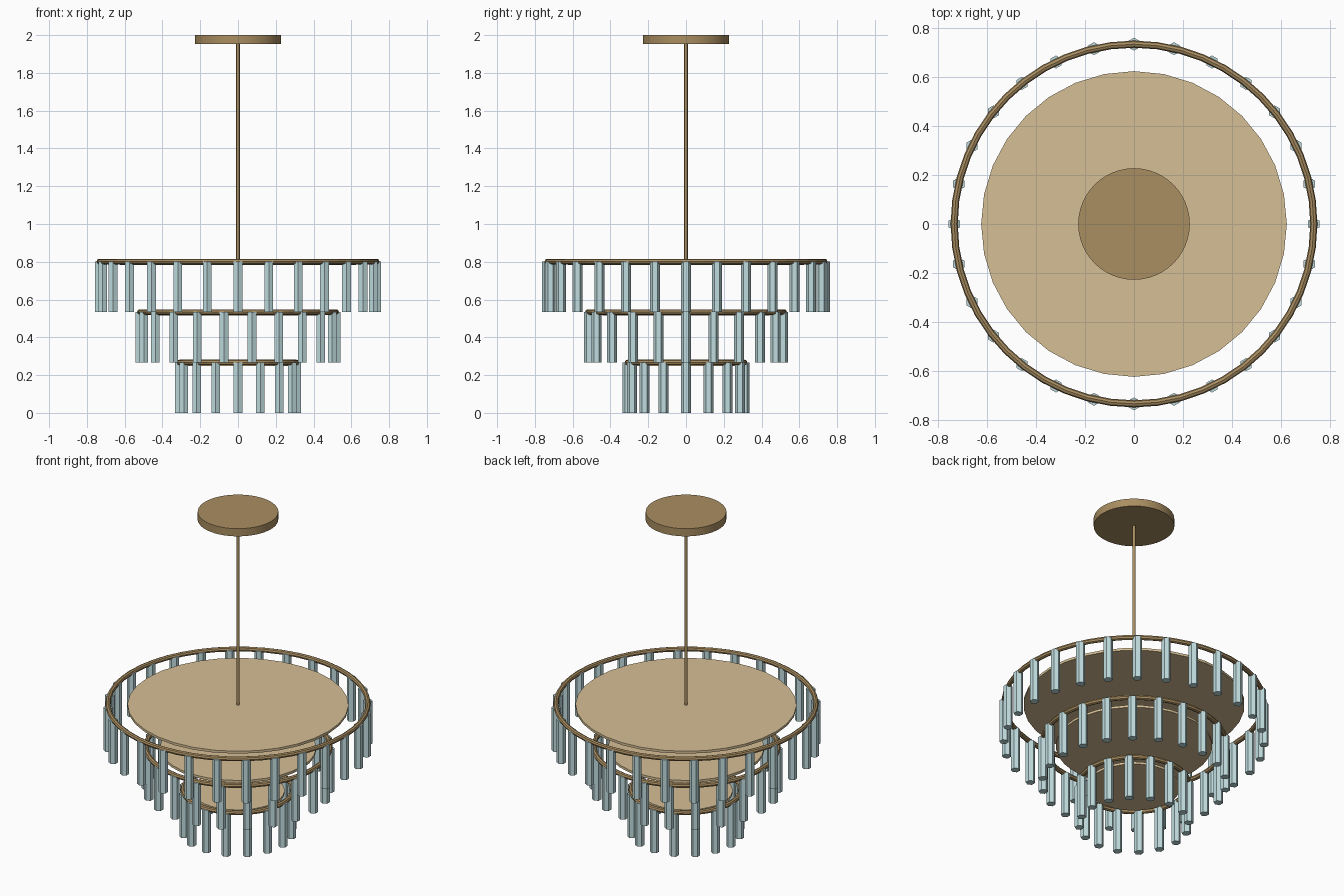
import bpy
import math
from mathutils import Matrix
import bmesh

if "Cube" in bpy.data.objects:
    bpy.data.objects.remove(bpy.data.objects["Cube"])


def material(name, rgb):
    m = bpy.data.materials.new(name)
    m.diffuse_color = (*rgb, 1)
    m.use_nodes = True
    m.node_tree.nodes["Principled BSDF"].inputs["Base Color"].default_value = m.diffuse_color
    return m


BRASS = material("brass", (0.40, 0.27, 0.12))
DIFFUSER = material("diffuser", (0.67, 0.52, 0.30))
GLASS = material("glass", (0.53, 0.72, 0.74))


def cylinder(name, radius, z0, z1, sides, mat, smooth=False):
    bpy.ops.mesh.primitive_cylinder_add(vertices=sides, radius=radius, depth=z1 - z0,
                                        location=(0, 0, (z0 + z1) / 2))
    ob = bpy.context.object
    ob.name = name
    ob.data.materials.append(mat)
    if smooth:
        bpy.ops.object.shade_smooth_by_angle()
    return ob


def ring(name, radius, z):
    bpy.ops.mesh.primitive_torus_add(major_radius=radius, minor_radius=0.0145,
                                     major_segments=48, minor_segments=8,
                                     location=(0, 0, z))
    ob = bpy.context.object
    ob.name = name
    ob.data.materials.append(BRASS)


def crystals(name, radius, count, z0, z1):
    # hexagonal rods, all with a corner facing +y, spaced around the ring
    bm = bmesh.new()
    for i in range(count):
        a = 2 * math.pi * i / count
        place = Matrix.Translation((radius * math.cos(a), radius * math.sin(a), (z0 + z1) / 2))
        bmesh.ops.create_cone(bm, cap_ends=True, segments=6, radius1=0.0265, radius2=0.0265,
                              depth=z1 - z0,
                              matrix=place @ Matrix.Rotation(math.pi / 2, 4, 'Z'))
    # make sure corners point along y
    v = bm.verts[:][0].co
    corner = math.atan2(v.y, v.x - radius)
    if abs(math.cos(corner * 6) + 1) > 0.1:
        for i in range(count):
            a = 2 * math.pi * i / count
            c = (radius * math.cos(a), radius * math.sin(a), 0)
            bm.verts.ensure_lookup_table()
            bmesh.ops.rotate(bm, verts=bm.verts[i * 12:i * 12 + 12], cent=c,
                             matrix=Matrix.Rotation(math.pi / 6, 3, 'Z'))
    me = bpy.data.meshes.new(name)
    bm.to_mesh(me)
    bm.free()
    ob = bpy.data.objects.new(name, me)
    bpy.context.collection.objects.link(ob)
    me.materials.append(GLASS)


# ceiling mount and hanging rod
cylinder("ceiling_canopy", 0.228, 1.952, 2.0, 48, BRASS, True)
cylinder("hanging_rod", 0.0095, 0.79, 1.96, 16, BRASS, True)

# three tiers: ring, diffuser plate and hanging crystals
STEP = 0.267
for level, radius, count in (("upper", 0.735, 28), ("middle", 0.52, 22), ("lower", 0.31, 16)):
    top = STEP * {"upper": 3, "middle": 2, "lower": 1}[level]
    ring(level + "_ring", radius, top)
    cylinder(level + "_diffuser_plate", radius * 0.85, top - 0.019, top - 0.004, 32, DIFFUSER)
    crystals(level + "_crystals", radius, count, top - STEP, top)
